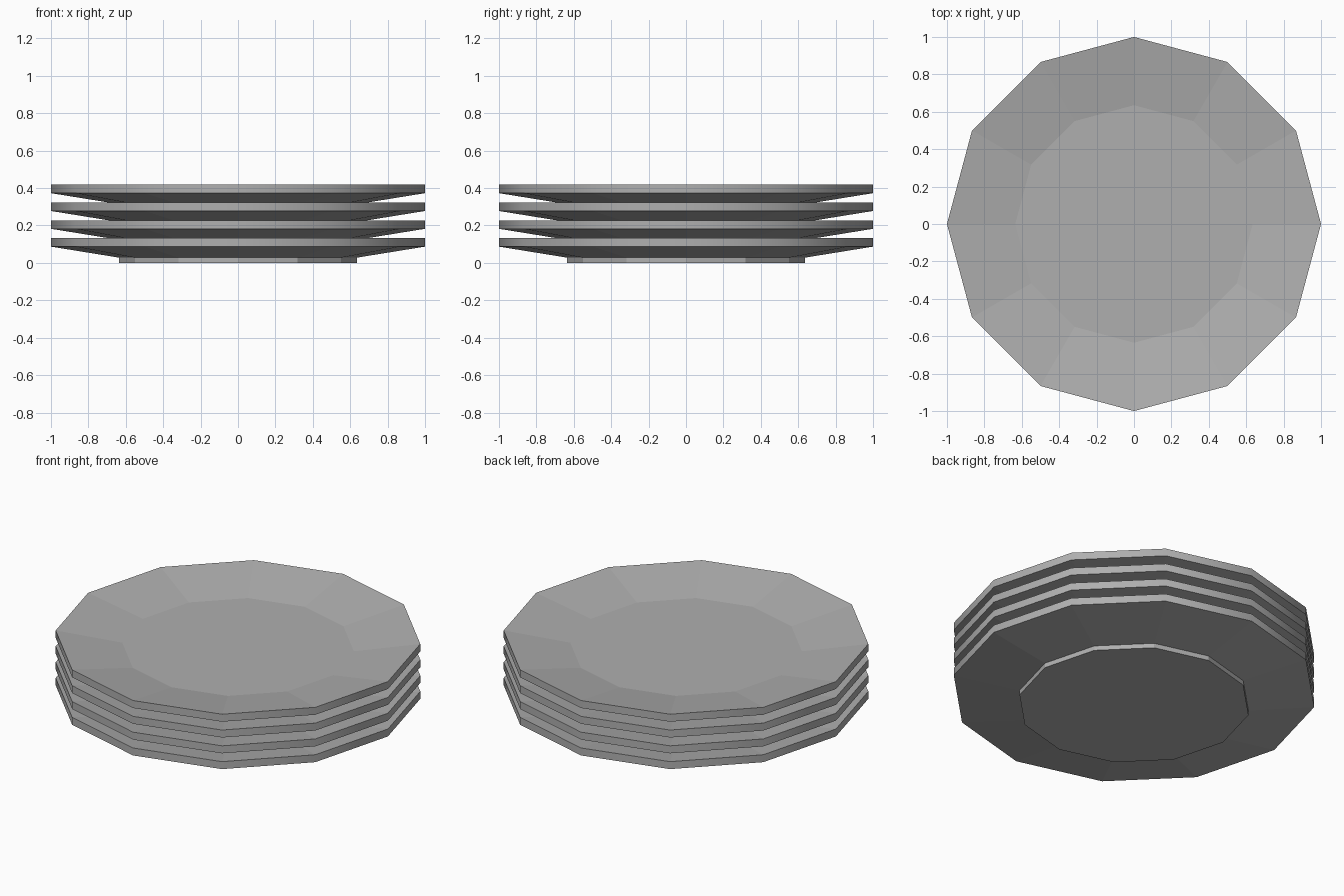
import bpy, bmesh
from math import cos, sin, pi

if "Cube" in bpy.data.objects:
    bpy.data.objects.remove(bpy.data.objects["Cube"])

SIDES = 12
SPACING = 0.0953
# Plate cross-section (radius, height): foot, flared underside, rim, inner floor
PROFILE = [(0.635, 0.0), (0.635, 0.028), (1.0, 0.087), (1.0, 0.132), (0.635, 0.073)]

# Mid-grey glaze
glaze = bpy.data.materials.new("grey_glaze")
glaze.diffuse_color = (0.43, 0.43, 0.43, 1)
glaze.use_nodes = True
glaze.node_tree.nodes["Principled BSDF"].inputs["Base Color"].default_value = glaze.diffuse_color


def make_plate(name, z):
    bm = bmesh.new()
    rings = [[bm.verts.new((r * cos(2 * pi * i / SIDES), r * sin(2 * pi * i / SIDES), h))
              for i in range(SIDES)] for r, h in PROFILE]
    # Side bands; only the outer rim is smooth
    for b, (low, high) in enumerate(zip(rings, rings[1:])):
        for i in range(SIDES):
            j = (i + 1) % SIDES
            face = bm.faces.new((low[i], low[j], high[j], high[i]))
            face.smooth = b == 2
    # Flat base and eating surface
    bm.faces.new(rings[0][::-1])
    bm.faces.new(rings[-1])
    mesh = bpy.data.meshes.new(name)
    bm.to_mesh(mesh)
    bm.free()
    mesh.materials.append(glaze)
    plate = bpy.data.objects.new(name, mesh)
    plate.location.z = z
    bpy.context.collection.objects.link(plate)


# Stack of four plates
for n in range(4):
    make_plate(f"plate_{n + 1}", n * SPACING)
